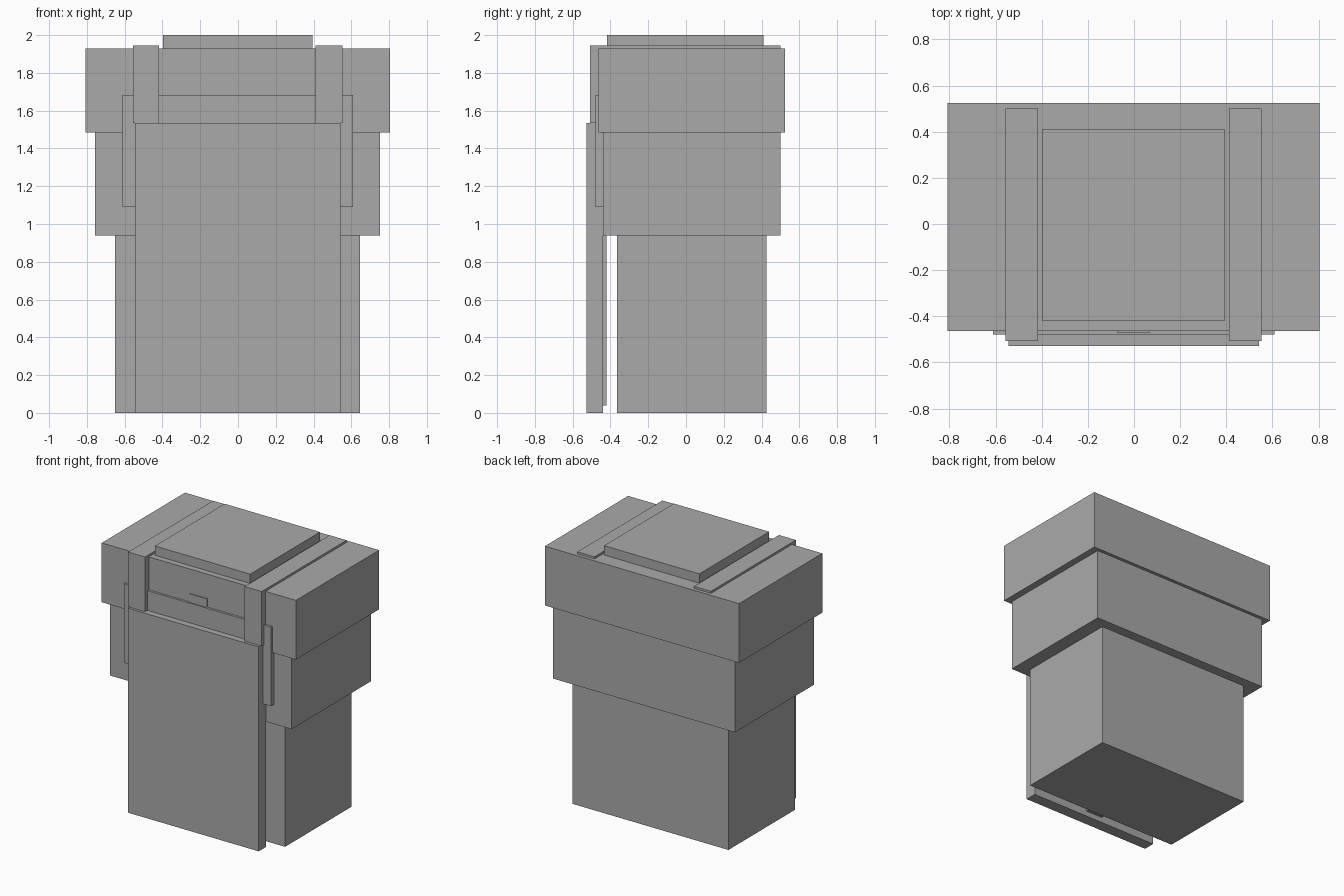
import bpy
import bmesh

if "Cube" in bpy.data.objects:
    bpy.data.objects.remove(bpy.data.objects["Cube"])

grey = bpy.data.materials.new("plain_grey")
grey.diffuse_color = (0.4, 0.4, 0.4, 1.0)
grey.use_nodes = True
grey.node_tree.nodes["Principled BSDF"].inputs["Base Color"].default_value = grey.diffuse_color


def box(name, x, y, z):
    """Flat-faced box given its (min, max) range on each axis."""
    bm = bmesh.new()
    bmesh.ops.create_cube(bm, size=1.0)
    for v in bm.verts:
        v.co = [r[0] if c < 0 else r[1] for c, r in zip(v.co, (x, y, z))]
    mesh = bpy.data.meshes.new(name)
    bm.to_mesh(mesh)
    bm.free()
    mesh.materials.append(grey)
    obj = bpy.data.objects.new(name, mesh)
    bpy.context.collection.objects.link(obj)
    return obj


# Three stacked body tiers, widening upwards
box("lower_body", (-0.65, 0.647), (-0.365, 0.425), (0, 0.94))
box("middle_body", (-0.757, 0.753), (-0.44, 0.50), (0.94, 1.485))
box("upper_body", (-0.808, 0.805), (-0.463, 0.525), (1.485, 1.93))

# Raised lid on top
box("top_lid", (-0.398, 0.394), (-0.418, 0.41), (1.93, 2.0))

# Front panel, the plate behind it and the narrow centre strip
box("front_panel", (-0.545, 0.542), (-0.528, -0.44), (0, 1.535))
box("back_plate", (-0.612, 0.609), (-0.48, -0.44), (1.09, 1.683))
box("centre_strip", (-0.073, 0.07), (-0.47, -0.422), (0.04, 1.747))

# Pair of straps over the top and down the front
for side, x in (("left", (-0.557, -0.417)), ("right", (0.411, 0.552))):
    box(side + "_strap", x, (-0.508, 0.50), (1.535, 1.946))
